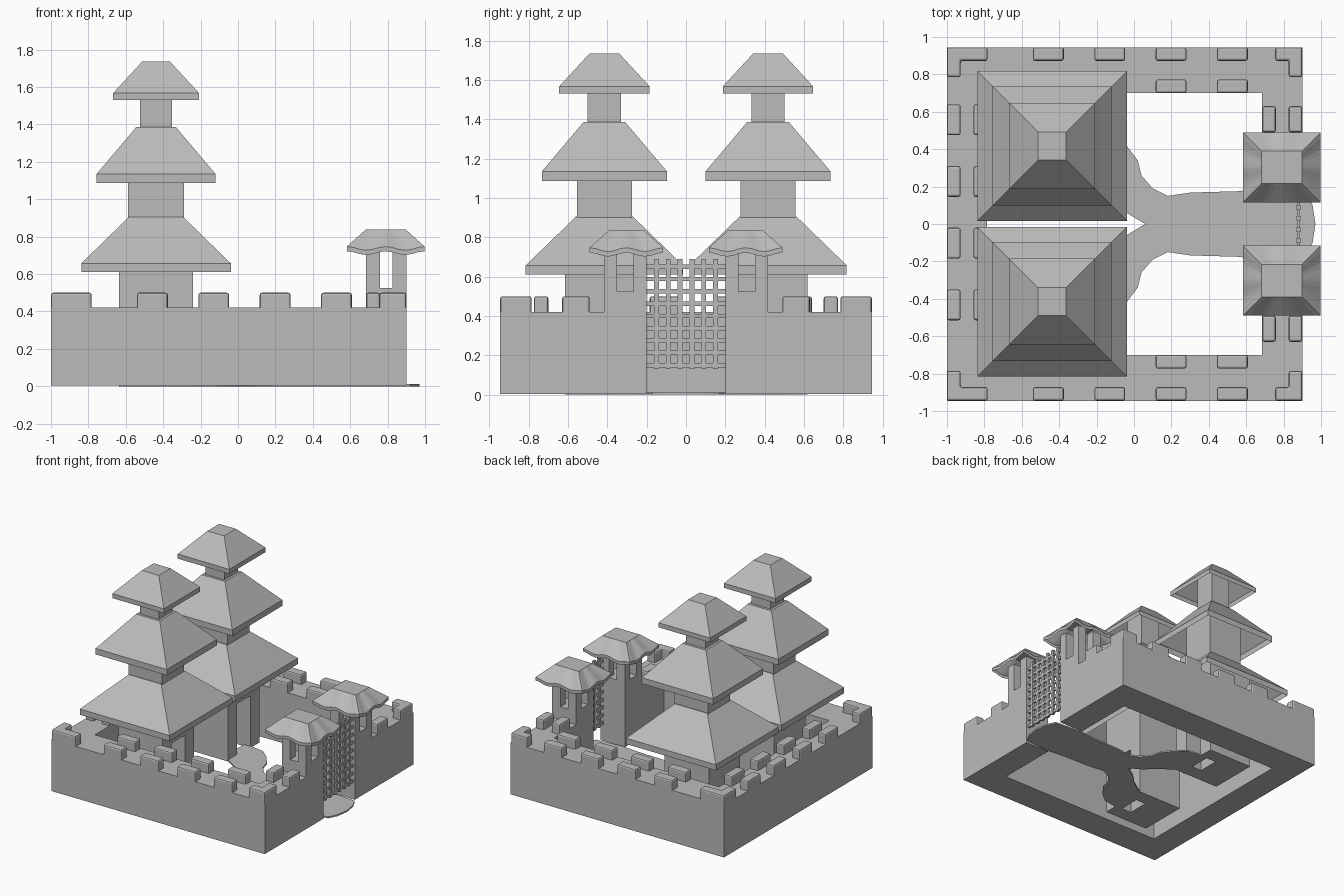
import bpy, bmesh, math

cube = bpy.data.objects.get("Cube")
if cube:
    bpy.data.objects.remove(cube, do_unlink=True)

stone = bpy.data.materials.new("grey_stone")
stone.use_nodes = True
GREY = (0.5, 0.5, 0.5, 1)
stone.diffuse_color = GREY
stone.node_tree.nodes["Principled BSDF"].inputs["Base Color"].default_value = GREY


def finish(name, bm):
    bmesh.ops.recalc_face_normals(bm, faces=bm.faces)
    mesh = bpy.data.meshes.new(name)
    bm.to_mesh(mesh)
    bm.free()
    mesh.materials.append(stone)
    obj = bpy.data.objects.new(name, mesh)
    bpy.context.scene.collection.objects.link(obj)
    return obj


def add_box(bm, x0, x1, y0, y1, z0, z1):
    verts = bmesh.ops.create_cube(bm, size=1)["verts"]
    for v in verts:
        v.co.x = x1 if v.co.x > 0 else x0
        v.co.y = y1 if v.co.y > 0 else y0
        v.co.z = z1 if v.co.z > 0 else z0


def add_outline(bm, points, z0, z1):
    face = bm.faces.new([bm.verts.new((x, y, z0)) for x, y in points])
    new = bmesh.ops.extrude_face_region(bm, geom=[face], use_keep_orig=True)["geom"]
    for v in new:
        if isinstance(v, bmesh.types.BMVert):
            v.co.z = z1


def square_ring(bm, cx, cy, hx, hy, z, n=1, wave=0):
    """Rectangle of vertices with n segments per side and a wavy height."""
    corners = [(-1, -1), (1, -1), (1, 1), (-1, 1)]
    ring = []
    for k in range(4):
        a, b = corners[k], corners[(k + 1) % 4]
        for i in range(n):
            t = i / n
            ring.append(bm.verts.new((cx + hx * (a[0] + (b[0] - a[0]) * t),
                                      cy + hy * (a[1] + (b[1] - a[1]) * t),
                                      z + wave * math.cos(4 * math.pi * t))))
    return ring


def add_roof(bm, rings):
    """Open shell through the rings, closed at the top."""
    for low, high in zip(rings, rings[1:]):
        for i in range(len(low)):
            j = (i + 1) % len(low)
            bm.faces.new((low[i], low[j], high[j], high[i]))
    bm.faces.new(rings[-1])


# Outer wall: C-shaped plan, open at the gate
IN_X, OUT_X, IN_Y, OUT_Y, WALL_Z = 0.685, 0.9, 0.7, 0.945, 0.42
half = [(OUT_X, 0.2), (OUT_X, OUT_Y), (-1, OUT_Y)]
inner = [(-0.785, IN_Y), (IN_X, IN_Y), (IN_X, 0.2)]
plan = (half + [(x, -y) for x, y in reversed(half)]
        + [(x, -y) for x, y in reversed(inner)] + inner)
bm = bmesh.new()
add_outline(bm, plan, 0.003, WALL_Z)
finish("outer_wall", bm)

# Merlons on the outer and inner edge of each wall
bm = bmesh.new()
T, TOP, BASE = 0.073, 0.5, WALL_Z - 0.02
for s in (-1, 1):
    for i in range(4):
        x0 = -0.54 + 0.328 * i
        for y0, y1 in ((OUT_Y - T, OUT_Y), (IN_Y, IN_Y + T)):
            add_box(bm, x0, x0 + 0.165, *sorted((s * y0, s * y1)), BASE, TOP)
    for x0 in (IN_X, OUT_X - T):
        add_box(bm, x0, x0 + T, *sorted((s * 0.49, s * 0.63)), BASE, TOP)
    # L-shaped corner merlons
    corner = [(0, 0), (0, 0.16), (T, 0.16), (T, T), (0.145, T), (0.145, 0)]
    add_outline(bm, [(OUT_X - x, s * (OUT_Y - y)) for x, y in corner], BASE, TOP)
    add_outline(bm, [(-1 + x * 1.5 if x > T else -1 + x, s * (OUT_Y - y))
                     for x, y in corner], BASE, TOP)
for i in range(4):
    y0 = -0.515 + 0.33 * i
    for x0 in (-1, -0.785 - T):
        add_box(bm, x0, x0 + T, y0, y0 + 0.165, BASE, TOP)
merlons = finish("merlons", bm)
bevel = merlons.modifiers.new("rounded_edges", "BEVEL")
bevel.width, bevel.segments = 0.012, 2

# Pagodas: three bodies, each under a flared hip roof
CX = -0.438
# body half x, half y, base, top; eave half, eave z, lip z, top half, top z
TIERS = [(0.197, 0.2, 0.42, 0.8, 0.4, 0.61, 0.657, 0.145, 0.905),
         (0.15, 0.14, 0.88, 1.3, 0.318, 1.087, 1.135, 0.105, 1.387),
         (0.085, 0.085, 1.36, 1.68, 0.23, 1.53, 1.567, 0.075, 1.735)]
for side, cy in (("left", 0.417), ("right", -0.415)):
    bm = bmesh.new()
    roof = bmesh.new()
    for hx, hy, z0, z1, eave, ez, lip, top, tz in TIERS:
        add_box(bm, CX - hx, CX + hx, cy - hy, cy + hy, z0, z1)
        add_roof(roof, [square_ring(roof, CX, cy, h, h, z)
                        for h, z in ((eave, ez), (eave, lip), (top, tz))])
    # ground storey with a recessed doorway
    hx, hy = TIERS[0][:2]
    d = 0.085
    add_outline(bm, [(CX - hx, cy - hy), (CX + hx, cy - hy), (CX + hx, cy - d),
                     (CX + 0.05, cy - d), (CX + 0.05, cy + d), (CX + hx, cy + d),
                     (CX + hx, cy + hy), (CX - hx, cy + hy)], 0, TIERS[0][2])
    finish(side + "_pagoda_body", bm)
    finish(side + "_pagoda_roofs", roof)

# Gate towers: solid base, four posts, wavy-eaved roof
for side, s in (("left", 1), ("right", -1)):
    bm = bmesh.new()
    add_box(bm, IN_X, OUT_X, *sorted((s * 0.2, s * 0.418)), 0.003, 0.525)
    for x0 in (IN_X, OUT_X - T):
        for y0 in (0.2, 0.418 - 0.068):
            add_box(bm, x0, x0 + T, *sorted((s * y0, s * (y0 + 0.068))), 0.52, 0.76)
    finish(side + "_gate_tower", bm)
    bm = bmesh.new()
    cx, cy = 0.79, s * 0.303
    add_roof(bm, [square_ring(bm, cx, cy, 0.208, 0.187, 0.712, 12, 0.01),
                  square_ring(bm, cx, cy, 0.208, 0.187, 0.737, 12, 0.01),
                  square_ring(bm, cx, cy, 0.107, 0.086, 0.838, 12)])
    finish(side + "_gate_tower_roof", bm)

# Portcullis lattice
bm = bmesh.new()
for i in range(6):
    y = (i - 2.5) * 0.06
    add_box(bm, 0.87, 0.89, y - 0.012, y + 0.012, 0.13, 0.69)
for i in range(9):
    z = 0.15 + 0.0625 * i
    add_box(bm, 0.873, 0.887, -0.2, 0.2, z - 0.011, z + 0.011)
finish("portcullis", bm)

# Forked ground path from the gate to both doors
edge = [(0.97, 0.0), (0.955, 0.1), (0.92, 0.17), (0.7, 0.19), (0.55, 0.175),
        (0.3, 0.168), (0.18, 0.15), (0.1, 0.19), (0.04, 0.26), (0.02, 0.34),
        (-0.04, 0.42), (-0.12, 0.49), (-0.3, 0.52), (-0.3, 0.26), (-0.12, 0.14),
        (-0.04, 0.06), (0.06, 0.0)]
bm = bmesh.new()
add_outline(bm, edge + [(x, -y) for x, y in reversed(edge[1:-1])], 0, 0.012)
finish("path", bm)
